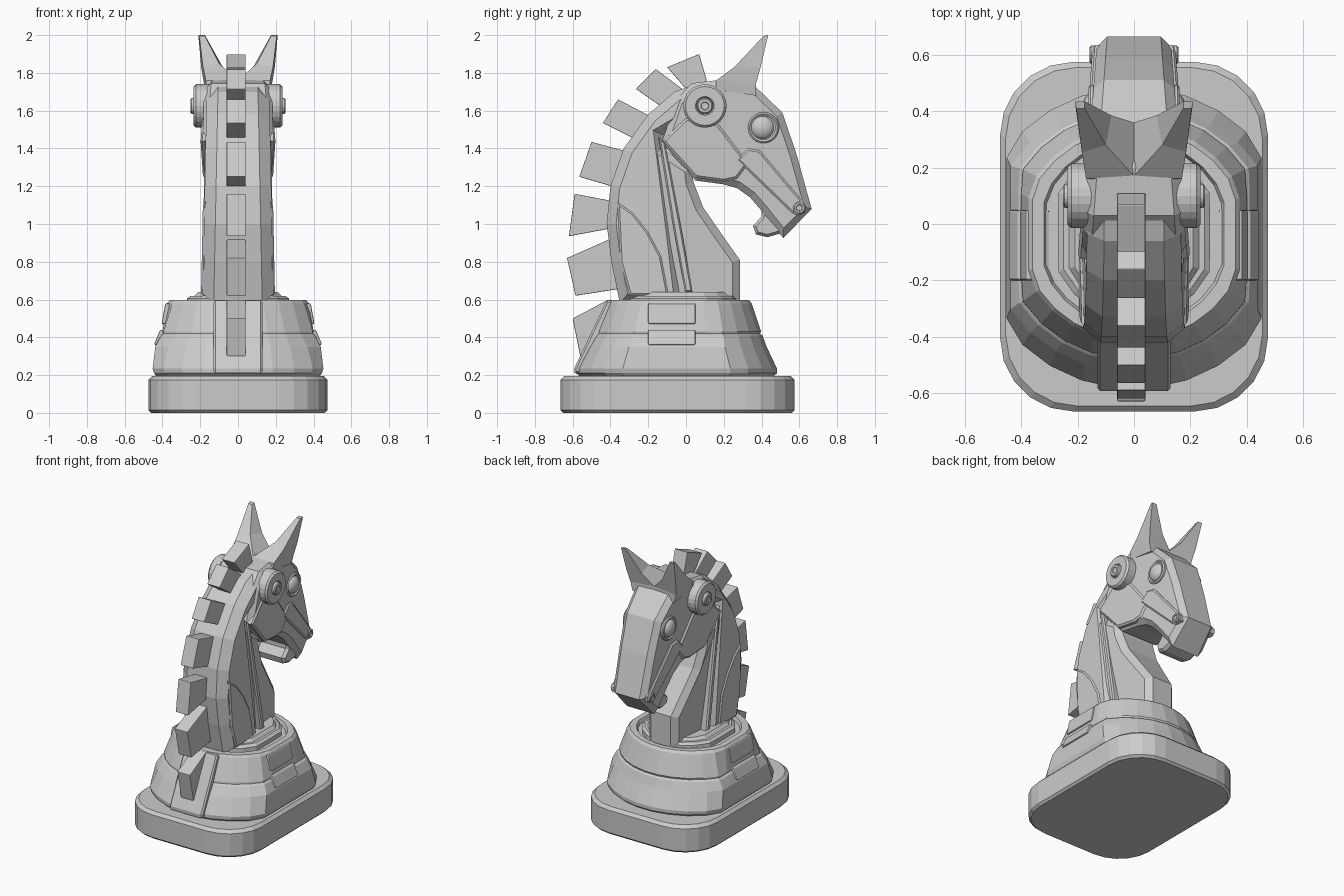
import bpy, bmesh, math
from mathutils import Vector


def finish(name, bm, mirror=False, bevel=0):
    bmesh.ops.recalc_face_normals(bm, faces=bm.faces)
    me = bpy.data.meshes.new(name)
    bm.to_mesh(me)
    bm.free()
    ob = bpy.data.objects.new(name, me)
    bpy.context.collection.objects.link(ob)
    if bevel:
        b = ob.modifiers.new("Bevel", "BEVEL")
        b.width, b.segments, b.limit_method = bevel, 2, "ANGLE"
    if mirror:
        ob.modifiers.new("Mirror", "MIRROR")
    return ob


def loft(name, rings, **kw):
    """Skin a stack of point rings and cap both ends."""
    bm = bmesh.new()
    vr = [[bm.verts.new(p) for p in r] for r in rings]
    n = len(vr[0])
    for a, b in zip(vr, vr[1:]):
        for i in range(n):
            bm.faces.new((a[i], a[(i + 1) % n], b[(i + 1) % n], b[i]))
    bm.faces.new(vr[0][::-1])
    bm.faces.new(vr[-1])
    return finish(name, bm, **kw)


def plate(name, pts, width, chamfer=0.0, depth=0.0, x0=None, shift=0, **kw):
    """Side-profile (y, z) prism; width(y, z) gives the half width.
    With x0 it is a one-sided plate starting at x0."""
    bm = bmesh.new()
    left = -1 if x0 is None else x0
    a = [bm.verts.new((left, y, z)) for y, z in pts]
    b = [bm.verts.new((1, y, z)) for y, z in pts]
    n = len(pts)
    caps = [bm.faces.new(a), bm.faces.new(b[::-1])]
    for i in range(n):
        bm.faces.new((a[i], b[i], b[(i + 1) % n], a[(i + 1) % n]))
    bmesh.ops.recalc_face_normals(bm, faces=bm.faces)
    outer = set(bm.verts)
    if chamfer:
        bmesh.ops.inset_individual(bm, faces=caps if x0 is None else caps[1:],
                                   thickness=chamfer, use_even_offset=True)
    for v in bm.verts:
        w = width(v.co.y, v.co.z)
        if chamfer and v in outer:
            w -= depth
        if x0 is None or v.co.x > 0.99:
            v.co.x = math.copysign(w, v.co.x) + shift
    return finish(name, bm, **kw)


def rounded(z, hx, y0, y1, r, n=5):
    """Rounded rectangle ring."""
    out = []
    for cx, cy, a0 in ((hx - r, y1 - r, 0), (r - hx, y1 - r, 90),
                       (r - hx, y0 + r, 180), (hx - r, y0 + r, 270)):
        for i in range(n + 1):
            t = math.radians(a0 + 90 * i / n)
            out.append((cx + r * math.cos(t), cy + r * math.sin(t), z))
    return out


def oval(z, clamp, rx, y0, y1, n=28):
    """Ellipse ring with flattened sides."""
    out = []
    for i in range(n):
        t = 2 * math.pi * (i + 0.5) / n
        x = max(-clamp, min(clamp, rx * math.cos(t)))
        out.append((x, (y0 + y1) / 2 + (y1 - y0) / 2 * math.sin(t), z))
    return out


def disc(name, y, z, profile, n=24):
    """Turned part along x, profile of (x, radius), mirrored to both sides."""
    rings = [[(x, y + r * math.cos(2 * math.pi * i / n), z + r * math.sin(2 * math.pi * i / n))
              for i in range(n)] for x, r in profile]
    return loft(name, rings, mirror=True)


# Base slab
loft("base_slab", [rounded(0.0, 0.46, -0.65, 0.56, 0.25), rounded(0.015, 0.475, -0.665, 0.575, 0.26),
                   rounded(0.175, 0.475, -0.665, 0.575, 0.26), rounded(0.195, 0.455, -0.645, 0.555, 0.25)])

# Two-tier skirt with a groove between tiers and a dished top
loft("skirt", [oval(*r) for r in (
    (0.18, 0.42, 0.52, -0.55, 0.45), (0.21, 0.445, 0.55, -0.585, 0.485),
    (0.235, 0.452, 0.56, -0.585, 0.485), (0.35, 0.438, 0.52, -0.525, 0.43),
    (0.41, 0.41, 0.48, -0.49, 0.408), (0.42, 0.395, 0.465, -0.48, 0.395),
    (0.432, 0.40, 0.465, -0.48, 0.40), (0.58, 0.375, 0.41, -0.42, 0.35),
    (0.598, 0.36, 0.395, -0.41, 0.335), (0.598, 0.32, 0.345, -0.37, 0.30),
    (0.575, 0.31, 0.335, -0.36, 0.29))])
loft("collar", [oval(0.56, 0.27, 0.30, -0.34, 0.28, 20), oval(0.605, 0.27, 0.30, -0.34, 0.28, 20),
                oval(0.62, 0.25, 0.28, -0.32, 0.265, 20), oval(0.62, 0.23, 0.26, -0.31, 0.25, 20),
                oval(0.64, 0.21, 0.24, -0.30, 0.24, 20)])

# Skirt panels: back centre strip and side blocks
plate("back_panel", [(-0.59, 0.21), (-0.592, 0.235), (-0.42, 0.595), (-0.3, 0.595), (-0.3, 0.21)],
      lambda y, z: 0.13, 0.01, 0.01)
for nm, pts in (("upper_side_block", [(0.3, 0.47), (0.405, 0.47), (0.385, 0.58), (0.3, 0.58)]),
                ("lower_side_block", [(0.3, 0.36), (0.446, 0.36), (0.412, 0.44), (0.3, 0.44)])):
    loft(nm, [[(x, y, z) for x, z in pts] for y in (-0.2, 0.05)], mirror=True, bevel=0.008)


# Neck: chamfered back shell and tapering chest
def neck_w(y, z):
    return 0.188 - 0.02 * (z - 0.6)


def chest_w(y, z):
    return 0.165 - 0.2 * max(0, y)


plate("neck_shell", [(-0.35, 0.58), (-0.395, 0.8), (-0.42, 1.0), (-0.40, 1.2), (-0.33, 1.4),
                     (-0.2, 1.58), (-0.06, 1.70), (0.05, 1.74), (0.1, 1.6), (-0.12, 1.47),
                     (-0.06, 1.0), (-0.01, 0.58)], neck_w, 0.05, 0.06)
plate("chest", [(-0.2, 0.58), (-0.2, 1.45), (0.03, 1.3), (0.04, 1.22), (0.09, 1.09), (0.2, 0.93),
                (0.285, 0.81), (0.285, 0.58)], chest_w, 0.04, 0.03)
plate("neck_ridge", [(-0.145, 1.46), (-0.11, 1.43), (-0.02, 0.95), (0.035, 0.64), (-0.005, 0.64),
                     (-0.07, 1.0)], lambda y, z: neck_w(y, z) + 0.004, 0.008, 0.01)

# Raised shoulder plate on each side of the neck
plate("shoulder_plate", [(-0.30, 0.62), (-0.35, 0.8), (-0.365, 1.12), (-0.28, 1.06), (-0.2, 0.96),
                         (-0.13, 0.83), (-0.09, 0.62)],
      lambda y, z: neck_w(y, z) + 0.008, 0.012, 0.01, x0=0.1, mirror=True)


# Head, jaw, cheek and bridle strap
def head_w(y, z):
    return 0.18 - 0.075 * y


plate("head", [(-0.13, 1.43), (-0.05, 1.66), (0.03, 1.745), (0.2, 1.765), (0.37, 1.725),
               (0.51, 1.59), (0.585, 1.37), (0.665, 1.08), (0.515, 0.925), (0.40, 1.07),
               (0.34, 1.14), (0.27, 1.19), (0.2, 1.21), (0.05, 1.23)], head_w, 0.035, 0.035)
plate("lower_jaw", [(0.40, 1.08), (0.40, 1.04), (0.355, 0.99), (0.37, 0.945), (0.43, 0.93),
                    (0.5, 0.95), (0.55, 1.02)], lambda y, z: 0.115, 0.015, 0.02)
plate("cheek_plate", [(-0.125, 1.44), (0.05, 1.245), (0.2, 1.225), (0.27, 1.24), (0.33, 1.32),
                      (0.17, 1.53), (0.0, 1.56)],
      lambda y, z: head_w(y, z) + 0.01, 0.012, 0.01, x0=0.08, mirror=True)
plate("bridle_strap", [(0.27, 1.34), (0.33, 1.40), (0.39, 1.39), (0.635, 1.1), (0.63, 1.06),
                       (0.59, 1.045), (0.56, 1.06)],
      lambda y, z: head_w(y, z) + 0.014, 0.01, 0.008, x0=0.08, mirror=True)
disc("strap_rivet", 0.6, 1.085, [(0.1, 0.033), (0.152, 0.033), (0.157, 0.027), (0.157, 0.018),
                                 (0.151, 0.015)], 16)

# Eyes: rim and smooth ball
disc("eye_rim", 0.41, 1.51, [(0.1, 0.085), (0.155, 0.082), (0.162, 0.074), (0.155, 0.064)])
bm = bmesh.new()
bmesh.ops.create_uvsphere(bm, u_segments=24, v_segments=12, radius=0.064)
for v in bm.verts:
    v.co = Vector((v.co.x * 0.7 + 0.14, v.co.y + 0.405, v.co.z + 1.51))
for f in bm.faces:
    f.smooth = True
finish("eye_ball", bm, mirror=True)

# Bridle discs with stepped hubs
disc("bridle_disc", 0.1, 1.625, [(0.1, 0.115), (0.222, 0.115), (0.235, 0.103), (0.235, 0.05),
                                 (0.228, 0.044), (0.246, 0.042), (0.252, 0.036), (0.252, 0.022),
                                 (0.246, 0.019)])

# Ears: swept-out wedges meeting in a valley
loft("ear", [
    [(0.0, 0.16, 1.71), (0.165, 0.16, 1.71), (0.165, 0.37, 1.68), (0.0, 0.36, 1.68)],
    [(0.0, 0.17, 1.76), (0.17, 0.16, 1.76), (0.18, 0.37, 1.74), (0.0, 0.36, 1.75)],
    [(0.10, 0.28, 1.85), (0.185, 0.255, 1.83), (0.195, 0.395, 1.83), (0.08, 0.385, 1.83)],
    [(0.175, 0.41, 1.995), (0.205, 0.41, 1.995), (0.21, 0.435, 2.0), (0.175, 0.435, 2.0)]], mirror=True)

# Mane blocks
mane = [
    [(-0.10, 1.83), (0.07, 1.90), (0.11, 1.76), (0.03, 1.68)],
    [(-0.265, 1.715), (-0.16, 1.82), (0.0, 1.70), (-0.10, 1.60)],
    [(-0.44, 1.535), (-0.36, 1.66), (-0.17, 1.56), (-0.25, 1.44)],
    [(-0.565, 1.25), (-0.50, 1.435), (-0.28, 1.375), (-0.36, 1.19)],
    [(-0.62, 0.935), (-0.59, 1.16), (-0.38, 1.12), (-0.38, 0.98)],
    [(-0.585, 0.62), (-0.63, 0.82), (-0.38, 0.93), (-0.33, 0.66)],
    [(-0.56, 0.30), (-0.60, 0.50), (-0.41, 0.60), (-0.38, 0.45)]]
for i, pts in enumerate(mane):
    plate(f"mane_block_{i + 1}", pts, lambda y, z: 0.05, shift=-0.01, bevel=0.004)
